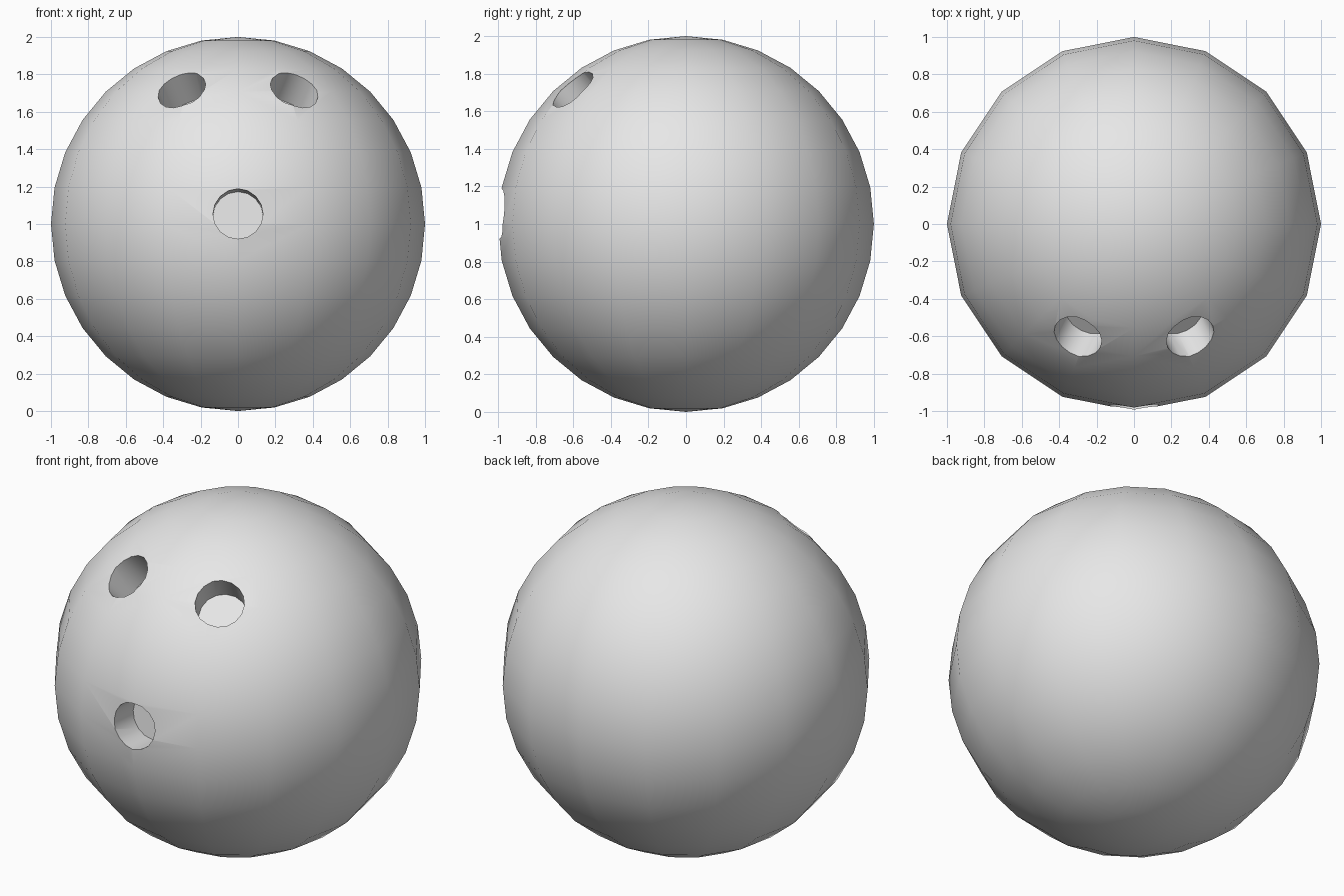
import bpy
import math
from mathutils import Vector

start_cube = bpy.data.objects.get("Cube")
if start_cube:
    bpy.data.objects.remove(start_cube, do_unlink=True)

HOLE_RADIUS = 0.134
HOLE_DEPTH = 0.2

# One plain grey for the whole ball
grey = bpy.data.materials.new("ball grey")
grey.use_nodes = True
grey.diffuse_color = (0.8, 0.8, 0.8, 1)
grey.node_tree.nodes["Principled BSDF"].inputs["Base Color"].default_value = (0.8, 0.8, 0.8, 1)

# Ball body
bpy.ops.mesh.primitive_uv_sphere_add(segments=16, ring_count=16, radius=1, location=(0, 0, 1))
ball = bpy.context.object
ball.name = "ball"
ball.data.materials.append(grey)


def drill_hole(name, rim_centre, outward):
    """Cut a flat-bottomed round hole whose mouth is centred on rim_centre."""
    axis = Vector(outward).normalized()
    length = HOLE_DEPTH * 2
    centre = Vector(rim_centre) + axis * (length / 2 - HOLE_DEPTH)
    bpy.ops.mesh.primitive_cylinder_add(vertices=16, radius=HOLE_RADIUS, depth=length, location=centre)
    cutter = bpy.context.object
    cutter.name = name + "_cutter"
    cutter.hide_render = True
    cutter.rotation_euler = axis.to_track_quat('Z', 'Y').to_euler()
    cutter.data.materials.append(grey)
    cut = ball.modifiers.new(name, 'BOOLEAN')
    cut.operation = 'DIFFERENCE'
    cut.solver = 'EXACT'
    cut.object = cutter
    bpy.context.view_layer.update()
    bpy.ops.object.select_all(action='DESELECT')
    ball.select_set(True)
    bpy.context.view_layer.objects.active = ball
    bpy.ops.object.modifier_apply(modifier=cut.name)
    bpy.data.objects.remove(cutter, do_unlink=True)


# Thumb hole, tilted slightly upward
tilt = math.radians(4.5)
drill_hole("thumb_hole", (0, -0.99, 1.055), (0, -math.cos(tilt), math.sin(tilt)))

# Mirrored pair of finger holes
for side, label in ((1, "left"), (-1, "right")):
    direction = Vector((0.305 * side, -0.61, 0.725)).normalized()
    drill_hole(label + "_finger_hole", direction * 0.985 + Vector((0, 0, 1)), direction)

# Smooth shell with crisp hole rims
bpy.ops.object.shade_smooth_by_angle(angle=math.radians(30))
